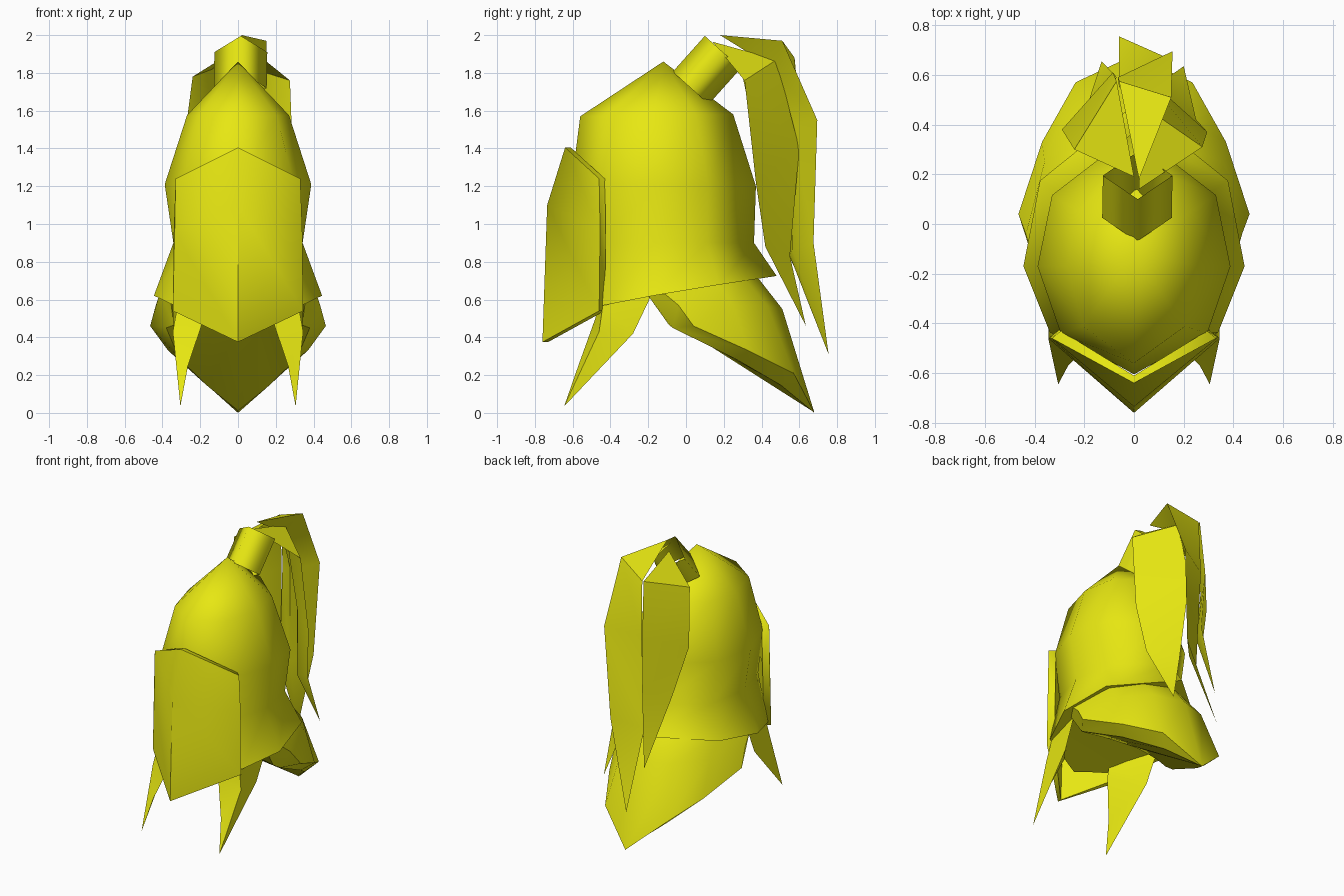
import bpy, bmesh, math
from mathutils import Vector

if "Cube" in bpy.data.objects:
    bpy.data.objects.remove(bpy.data.objects["Cube"])

yellow = bpy.data.materials.new("yellow")
yellow.diffuse_color = (0.8, 0.8, 0.006, 1)
yellow.use_nodes = True
yellow.node_tree.nodes["Principled BSDF"].inputs["Base Color"].default_value = yellow.diffuse_color


def make(name, verts, faces, angle=40, fill=False):
    bm = bmesh.new()
    vs = [bm.verts.new(v) for v in verts]
    for f in faces:
        bm.faces.new([vs[i] for i in f])
    if fill:
        bmesh.ops.holes_fill(bm, edges=[e for e in bm.edges if e.is_boundary])
    bmesh.ops.recalc_face_normals(bm, faces=bm.faces[:])
    me = bpy.data.meshes.new(name)
    bm.to_mesh(me)
    bm.free()
    me.materials.append(yellow)
    ob = bpy.data.objects.new(name, me)
    bpy.context.collection.objects.link(ob)
    bpy.ops.object.select_all(action='DESELECT')
    ob.select_set(True)
    bpy.context.view_layer.objects.active = ob
    bpy.ops.object.shade_smooth_by_angle(angle=math.radians(angle))
    return ob


def loft(name, rows, closed=False, wrap=False, angle=40, fill=False):
    """Skin rows of equal point count; closed joins row ends, wrap joins last row to first."""
    n, m = len(rows[0]), len(rows)
    faces = []
    for r in range(m if wrap else m - 1):
        for i in range(n if closed else n - 1):
            j, s = (i + 1) % n, (r + 1) % m
            faces.append((r * n + i, r * n + j, s * n + j, s * n + i))
    return make(name, [p for row in rows for p in row], faces, angle, fill)


def mirrored(half):
    """Half row from centre to the right edge becomes a full left-to-right row."""
    return [(-x, y, z) for x, y, z in reversed(half[1:])] + list(half)


# Helmet bowl: eight-sided rings around y = -0.17 rising to a peak, closed underneath
half = [(0, -1), (0.76, -0.62), (1, 0), (0.85, 0.53), (0, 1)]
section = half + [(-x, y) for x, y in reversed(half[1:-1])]


def ring(width, front, back, zf, zb):
    pts = []
    for x, y in section:
        py = -0.17 + y * (-0.17 - front if y < 0 else back + 0.17)
        t = max(0, (py - front) / (back - front))
        pts.append((x * width, py, zf + (zb - zf) * t ** 0.8))
    return pts


rows = [ring(0.445, -0.60, 0.48, 0.525, 0.725),
        ring(0.342, -0.60, 0.36, 0.9, 0.9), ring(0.388, -0.605, 0.37, 1.22, 1.2),
        ring(0.27, -0.56, 0.25, 1.57, 1.58)]
n, m = len(section), len(rows)
verts = [p for r in rows for p in r] + [(0, -0.12, 1.86), (0, -0.17, 0.64)]
faces = [(r * n + i, r * n + (i + 1) % n, (r + 1) * n + (i + 1) % n, (r + 1) * n + i)
         for r in range(m - 1) for i in range(n)]
faces += [((m - 1) * n + i, (m - 1) * n + (i + 1) % n, m * n) for i in range(n)]
faces += [(i, (i + 1) % n, m * n + 1) for i in range(n)]
make("helmet_bowl", verts, faces, 75)

# Folded face plate with thickness
outer = [[(0, -0.64, 1.405), (0.33, -0.46, 1.24)],
         [(0, -0.735, 1.10), (0.34, -0.455, 0.97)],
         [(0, -0.76, 0.375), (0.345, -0.46, 0.54)]]
outer = [mirrored(r) for r in outer]
inner = [[(x * 0.89, y + 0.03, z) for x, y, z in r] for r in reversed(outer)]
loft("face_plate", outer + inner, wrap=True, angle=75, fill=True)

# Flared neck guard with a flat sloping underside
top = [(0, 0.385, 0.71), (0.19, 0.31, 0.71), (0.345, 0.16, 0.69), (0.41, -0.13, 0.645)]
mid = [(0, 0.51, 0.55), (0.20, 0.43, 0.57), (0.36, 0.25, 0.57), (0.435, -0.04, 0.57)]
rim = [(0, 0.68, 0.0), (0.235, 0.57, 0.21), (0.37, 0.33, 0.33), (0.465, 0.04, 0.46)]
under = [(0, 0.665, 0.012), (0.165, 0.505, 0.145), (0.31, 0.26, 0.287), (0.38, -0.07, 0.45)]
inside = [(0, 0.02, 0.43), (0.11, 0.0, 0.435), (0.22, -0.03, 0.445), (0.34, -0.09, 0.465)]
end = [(0, -0.18, 0.62), (0.12, -0.18, 0.62), (0.24, -0.19, 0.62), (0.36, -0.2, 0.62)]
loft("neck_guard", [mirrored(r) for r in (top, mid, rim, under, inside, end)],
     wrap=True, angle=40, fill=True)

# Pointed cheek guards
for side, label in ((1, "right"), (-1, "left")):
    pts = [(0.32, -0.44, 0.57), (0.35, -0.18, 0.63), (0.34, -0.28, 0.42),
           (0.305, -0.645, 0.035), (0.345, -0.46, 0.43), (0.265, -0.57, 0.25),
           (0.18, -0.48, 0.5), (0.18, -0.46, 0.59)]
    make(label + "_cheek_guard", [(side * x, y, z) for x, y, z in pts],
         [(0, 1, 2, 4), (2, 3, 4), (0, 4, 6, 7), (4, 3, 5, 6),
          (3, 2, 5), (2, 6, 5), (2, 1, 7, 6)], 45)

# Diamond-section plume holder, tilted backwards
up = Vector((0, -0.745, 0.67))
ends = []
for c in (Vector((0.012, 0.025, 1.72)), Vector((0.015, 0.195, 1.91))):
    ends.append([tuple(c + up * (0.128 * math.cos(k * math.pi / 2))
                       + Vector((0.14, 0, 0)) * math.sin(k * math.pi / 2)) for k in range(4)])
loft("plume_holder", ends, closed=True, angle=110)

# Plume strands: root, two edges, tip, and offsets of the inner ridge
strands = {
    "right": ((0.02, 0.14, 1.965),
              [(0.275, 0.31, 1.76), (0.295, 0.37, 1.22), (0.25, 0.42, 0.88)],
              [(0.03, 0.48, 1.87), (0.04, 0.60, 1.40), (0.08, 0.55, 0.83)],
              (0.2, 0.635, 0.46), [(-0.02, -0.03, -0.01)] * 3),
    "middle": ((0.02, 0.18, 2.0),
               [(0.15, 0.51, 1.97), (0.155, 0.695, 1.55), (0.12, 0.675, 0.9)],
               [(-0.06, 0.575, 1.88), (-0.065, 0.59, 1.50), (-0.06, 0.55, 0.83)],
               (-0.06, 0.755, 0.31),
               [(-0.03, -0.08, -0.1), (-0.03, -0.08, 0), (-0.02, -0.05, 0)]),
    "left": ((0.0, 0.19, 1.93),
             [(-0.24, 0.30, 1.78), (-0.29, 0.38, 1.40), (-0.2, 0.44, 1.05)],
             [(-0.07, 0.575, 1.88), (-0.085, 0.61, 1.50), (-0.07, 0.59, 1.1)],
             (-0.13, 0.655, 0.6), [(0.02, -0.03, -0.01)] * 3),
}
for label, (root, a, b, tip, ridge) in strands.items():
    verts = [root]
    for p, q, off in zip(a, b, ridge):
        verts += [p, q, tuple((Vector(p) + Vector(q)) / 2 + Vector(off))]
    verts.append(tip)
    faces = [(0, 1 + i, 1 + (i + 1) % 3) for i in range(3)]
    faces += [(1 + 3 * r + i, 1 + 3 * r + (i + 1) % 3, 4 + 3 * r + (i + 1) % 3, 4 + 3 * r + i)
              for r in range(2) for i in range(3)]
    faces += [(10, 7 + i, 7 + (i + 1) % 3) for i in range(3)]
    make(label + "_plume_strand", verts, faces, 40)
